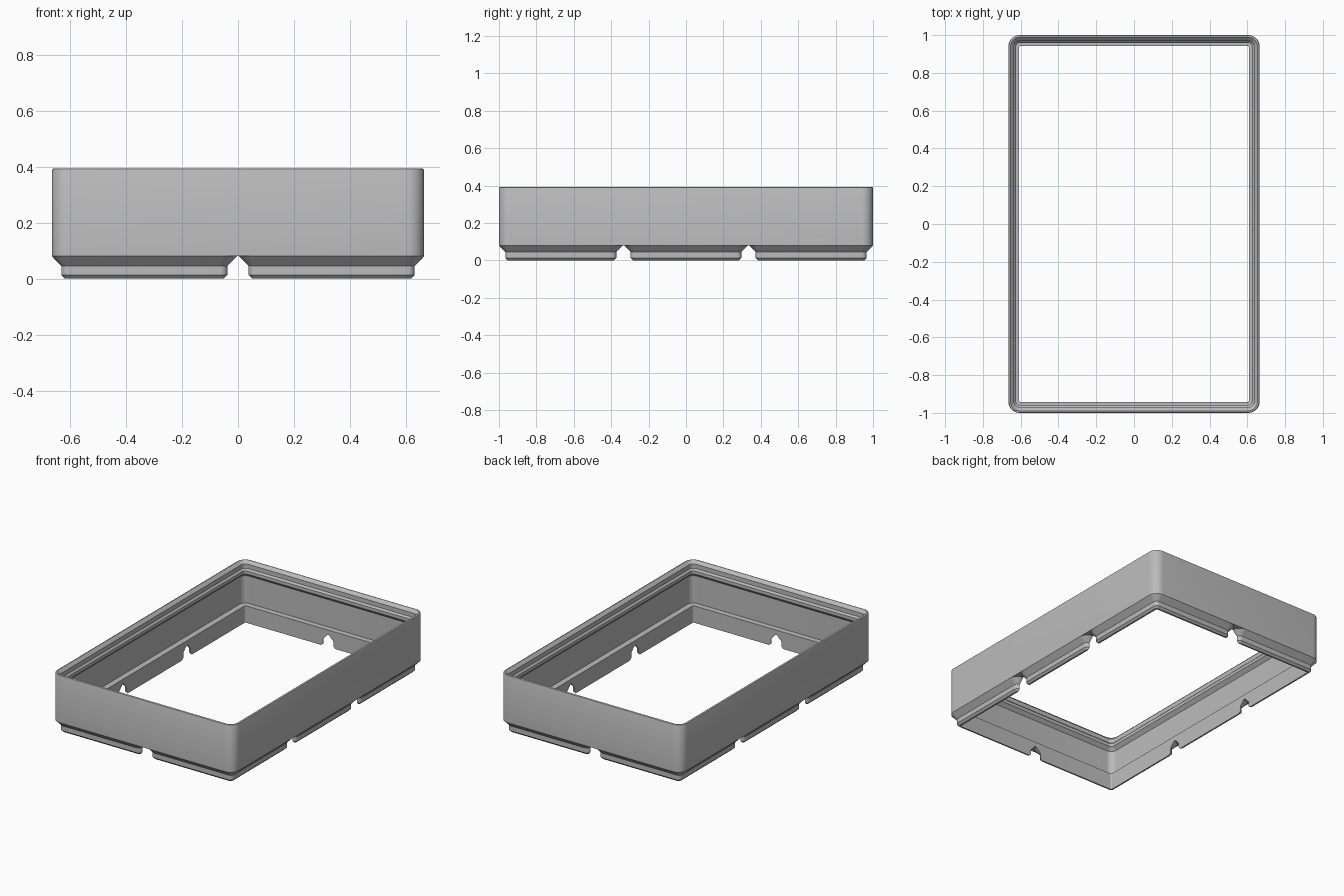
import bpy, bmesh, math

old = bpy.data.objects.get("Cube")
if old:
    bpy.data.objects.remove(old, do_unlink=True)

HALF_X, HALF_Y, RADIUS = 0.665, 1.0, 0.06
PITCH = 0.669          # spacing of the feet
CELL = 0.3307          # half width of one foot
HOLE = 0.057           # inset of the open bottom

grey = bpy.data.materials.new("grey plastic")
grey.use_nodes = True
colour = (0.5, 0.5, 0.5, 1)
grey.diffuse_color = colour
grey.node_tree.nodes["Principled BSDF"].inputs["Base Color"].default_value = colour


def ring(bm, cx, cy, hx, hy, inset, z, steps=8):
    """Rounded rectangle of vertices, shrunk by inset."""
    r = max(RADIUS - inset, 0.008)
    verts = []
    for quarter, (sx, sy) in enumerate([(1, 1), (-1, 1), (-1, -1), (1, -1)]):
        for i in range(steps + 1):
            a = (quarter + i / steps) * math.pi / 2
            verts.append(bm.verts.new((cx + sx * (hx - inset - r) + r * math.cos(a),
                                       cy + sy * (hy - inset - r) + r * math.sin(a), z)))
    return verts


def loft(bm, cx, cy, hx, hy, profile):
    """Closed solid through rounded rectangles given as (z, inset)."""
    rings = [ring(bm, cx, cy, hx, hy, inset, z) for z, inset in profile]
    for low, high in zip(rings, rings[1:]):
        n = len(low)
        for i in range(n):
            j = (i + 1) % n
            bm.faces.new((low[i], low[j], high[j], high[i]))
    bm.faces.new(rings[0][::-1])
    bm.faces.new(rings[-1])


def make_object(name, bm):
    mesh = bpy.data.meshes.new(name)
    bm.to_mesh(mesh)
    bm.free()
    mesh.materials.append(grey)
    obj = bpy.data.objects.new(name, mesh)
    bpy.context.collection.objects.link(obj)
    return obj


def boolean(target, tool, operation):
    mod = target.modifiers.new(operation.lower(), "BOOLEAN")
    mod.operation, mod.object, mod.solver = operation, tool, "EXACT"
    bpy.context.view_layer.objects.active = target
    bpy.ops.object.modifier_apply(modifier=mod.name)
    bpy.data.objects.remove(tool, do_unlink=True)


# Outer wall with a softened top edge
bm = bmesh.new()
loft(bm, 0, 0, HALF_X, HALF_Y,
     [(0.08, 0), (0.386, 0), (0.391, 0.002), (0.394, 0.008)])
frame = make_object("tray_frame", bm)

# Grid of stepped feet, reaching slightly into the wall
bm = bmesh.new()
for column in (-0.5, 0.5):
    for row in (-1, 0, 1):
        loft(bm, column * PITCH, row * PITCH, CELL, CELL,
             [(0, 0.047), (0.013, 0.034), (0.045, 0.034), (0.08, 0), (0.09, 0.01)])
feet = make_object("feet", bm)
boolean(frame, feet, "UNION")

# Cavity: open bottom, inner ledge, wall and stepped stacking lip
bm = bmesh.new()
loft(bm, 0, 0, HALF_X, HALF_Y,
     [(-0.1, HOLE), (0.1116, HOLE), (0.1116, 0.019), (0.292, 0.019),
      (0.314, 0.041), (0.335, 0.041), (0.346, 0.03), (0.375, 0.03),
      (0.394, 0.011), (0.42, -0.015)])
cavity = make_object("cavity", bm)
cavity.hide_render = True
boolean(frame, cavity, "DIFFERENCE")

# Smooth the rounded corners, keep the steps crisp
bpy.ops.object.select_all(action="DESELECT")
frame.select_set(True)
bpy.context.view_layer.objects.active = frame
bpy.ops.object.shade_smooth_by_angle(angle=math.radians(30))
